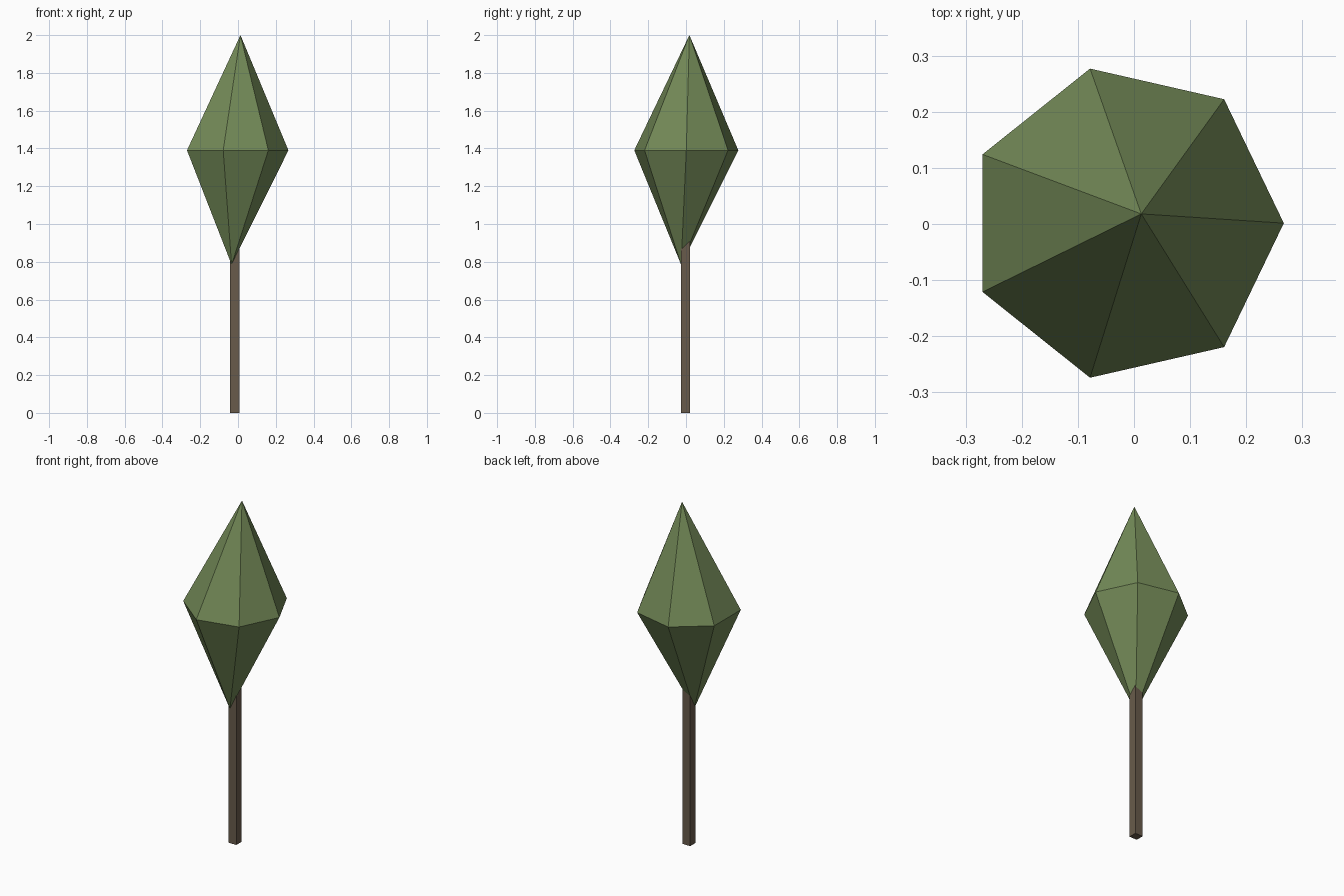
import bpy, bmesh
from math import cos, sin, tau

if "Cube" in bpy.data.objects:
    bpy.data.objects.remove(bpy.data.objects["Cube"])


def finish(name, bm, color):
    bmesh.ops.recalc_face_normals(bm, faces=bm.faces[:])
    mesh = bpy.data.meshes.new(name)
    bm.to_mesh(mesh)
    bm.free()
    obj = bpy.data.objects.new(name, mesh)
    bpy.context.collection.objects.link(obj)
    mat = bpy.data.materials.new(name + "_colour")
    mat.diffuse_color = (*color, 1)
    mat.use_nodes = True
    mat.node_tree.nodes["Principled BSDF"].inputs["Base Color"].default_value = mat.diffuse_color
    mesh.materials.append(mat)
    return obj


# Trunk: slim square post whose top is hidden in the canopy
bm = bmesh.new()
bmesh.ops.create_cube(bm, size=1)
bmesh.ops.scale(bm, vec=(0.05, 0.048, 1.0), verts=bm.verts[:])
bmesh.ops.translate(bm, vec=(-0.017, -0.003, 0.5), verts=bm.verts[:])
finish("trunk", bm, (0.14, 0.105, 0.07))

# Canopy: seven-sided double cone with off-centre tips
SIDES, RADIUS = 7, 0.2825
bm = bmesh.new()
ring = [bm.verts.new((-0.0155 + RADIUS * cos(tau * i / SIDES),
                      0.0015 + RADIUS * sin(tau * i / SIDES), 1.39))
        for i in range(SIDES)]
for tip in ((0.013, 0.018, 2.0), (-0.034, -0.026, 0.785)):
    apex = bm.verts.new(tip)
    for i in range(SIDES):
        bm.faces.new((ring[i], ring[(i + 1) % SIDES], apex))
finish("canopy", bm, (0.17, 0.25, 0.095))
